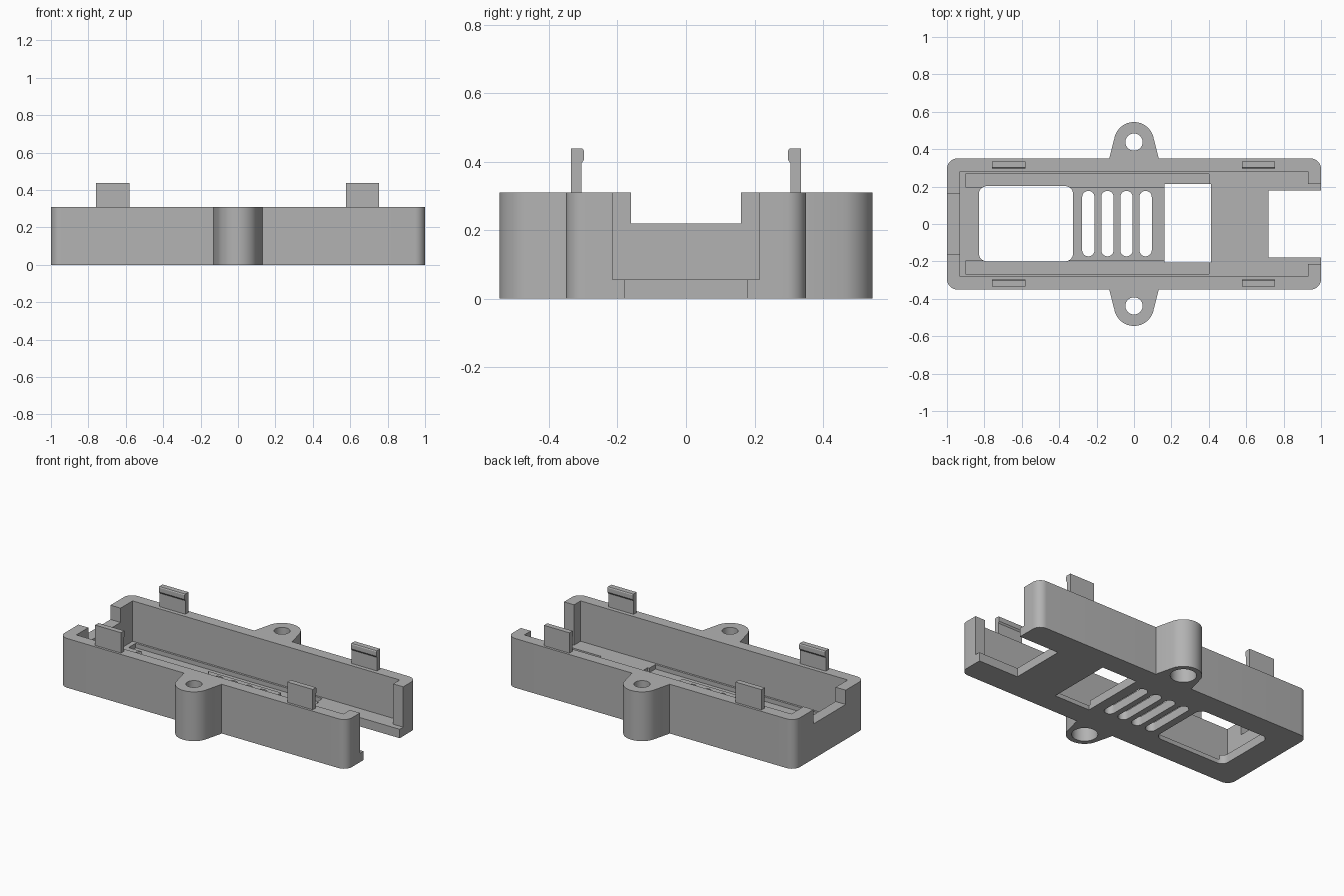
import bpy, bmesh, math

cube = bpy.data.objects.get("Cube")
if cube:
    bpy.data.objects.remove(cube, do_unlink=True)

GREY = (0.45, 0.45, 0.45, 1)
plastic = bpy.data.materials.new("grey plastic")
plastic.use_nodes = True
plastic.diffuse_color = GREY
plastic.node_tree.nodes["Principled BSDF"].inputs["Base Color"].default_value = GREY

H, FLOOR = 0.31, 0.056


def prism(name, outline, low, high, axis="z"):
    """Extrude a 2D outline along z, or a (y, z) outline along x."""
    bm = bmesh.new()
    place = (lambda a, b, h: (a, b, h)) if axis == "z" else (lambda a, b, h: (h, a, b))
    face = bm.faces.new([bm.verts.new(place(a, b, low)) for a, b in outline])
    top = bmesh.ops.extrude_face_region(bm, geom=[face])["geom"]
    verts = [v for v in top if isinstance(v, bmesh.types.BMVert)]
    bmesh.ops.translate(bm, verts=verts, vec=place(0, 0, high - low))
    bmesh.ops.recalc_face_normals(bm, faces=bm.faces)
    mesh = bpy.data.meshes.new(name)
    bm.to_mesh(mesh)
    bm.free()
    mesh.materials.append(plastic)
    obj = bpy.data.objects.new(name, mesh)
    bpy.context.collection.objects.link(obj)
    return obj


def arc(cx, cy, r, start, end, steps=8):
    angles = [math.radians(start + (end - start) * i / steps) for i in range(steps + 1)]
    return [(cx + r * math.cos(a), cy + r * math.sin(a)) for a in angles]


def rounded(x0, x1, y0, y1, r):
    return (arc(x1 - r, y1 - r, r, 0, 90) + arc(x0 + r, y1 - r, r, 90, 180)
            + arc(x0 + r, y0 + r, r, 180, 270) + arc(x1 - r, y0 + r, r, 270, 360))


def rect(x0, x1, y0, y1):
    return [(x0, y0), (x1, y0), (x1, y1), (x0, y1)]


def circle(cx, cy, r):
    return arc(cx, cy, r, 0, 360, 40)[:-1]


def combine(target, tool, operation):
    mod = target.modifiers.new(operation.lower(), "BOOLEAN")
    mod.operation, mod.solver, mod.object = operation, "EXACT", tool
    bpy.context.view_layer.objects.active = target
    bpy.ops.object.modifier_apply(modifier=mod.name)
    bpy.data.objects.remove(tool, do_unlink=True)


def cut(outline, low, high):
    combine(tray, prism("cutter", outline, low, high), "DIFFERENCE")


# Outer body with mounting ears
tray = prism("tray", rounded(-1, 1, -0.35, 0.35, 0.055), 0, H)
for s in (-1, 1):
    ear = [(0.13, 0.32), (0.13, 0.36)] + arc(0, 0.438, 0.107, 10, 170, 24) + [(-0.13, 0.36), (-0.13, 0.32)]
    combine(tray, prism("ear", [(x, s * y) for x, y in ear], 0, H), "UNION")

# Cavity and end openings
cut(rect(-0.93, 0.93, -0.28, 0.28), FLOOR, 0.5)
cut(rect(0.9, 1.1, -0.215, 0.215), FLOOR, 0.5)
cut(rect(-1.1, -0.9, -0.16, 0.16), 0.22, 0.5)

# Floor grooves and screw holes with wider recesses below
for s in (-1, 1):
    cut(rect(-0.9, 0.4, *sorted((s * 0.197, s * 0.267))), 0.028, 0.1)
    cut(circle(0, s * 0.438, 0.046), -0.1, 0.5)
    cut(circle(0, s * 0.438, 0.075), -0.1, 0.2)

# Floor windows, vents and connector slot
cut(rounded(-0.83, -0.325, -0.2, 0.203, 0.045), -0.1, 0.1)
cut(rect(0.162, 0.412, -0.207, 0.214), -0.1, 0.1)
cut(rect(0.718, 1.1, -0.18, 0.18), -0.1, 0.1)
for i in range(4):
    x = -0.244 + i * 0.102
    cut(rounded(x - 0.033, x + 0.033, -0.173, 0.177, 0.0329), -0.1, 0.1)

bpy.ops.object.select_all(action="DESELECT")
tray.select_set(True)
bpy.context.view_layer.objects.active = tray
bpy.ops.object.shade_smooth_by_angle(angle=math.radians(25))

# Snap clips with a small inward bead at the top
clip = [(0.335, 0.29), (0.335, 0.438), (0.302, 0.438), (0.298, 0.432),
        (0.298, 0.405), (0.305, 0.395), (0.305, 0.29)]
for end, x0, x1 in (("right", -0.76, -0.58), ("left", 0.578, 0.755)):
    for side, s in (("front", -1), ("back", 1)):
        prism(f"{side}_{end}_clip", [(s * y, z) for y, z in clip], x0, x1, "x")
